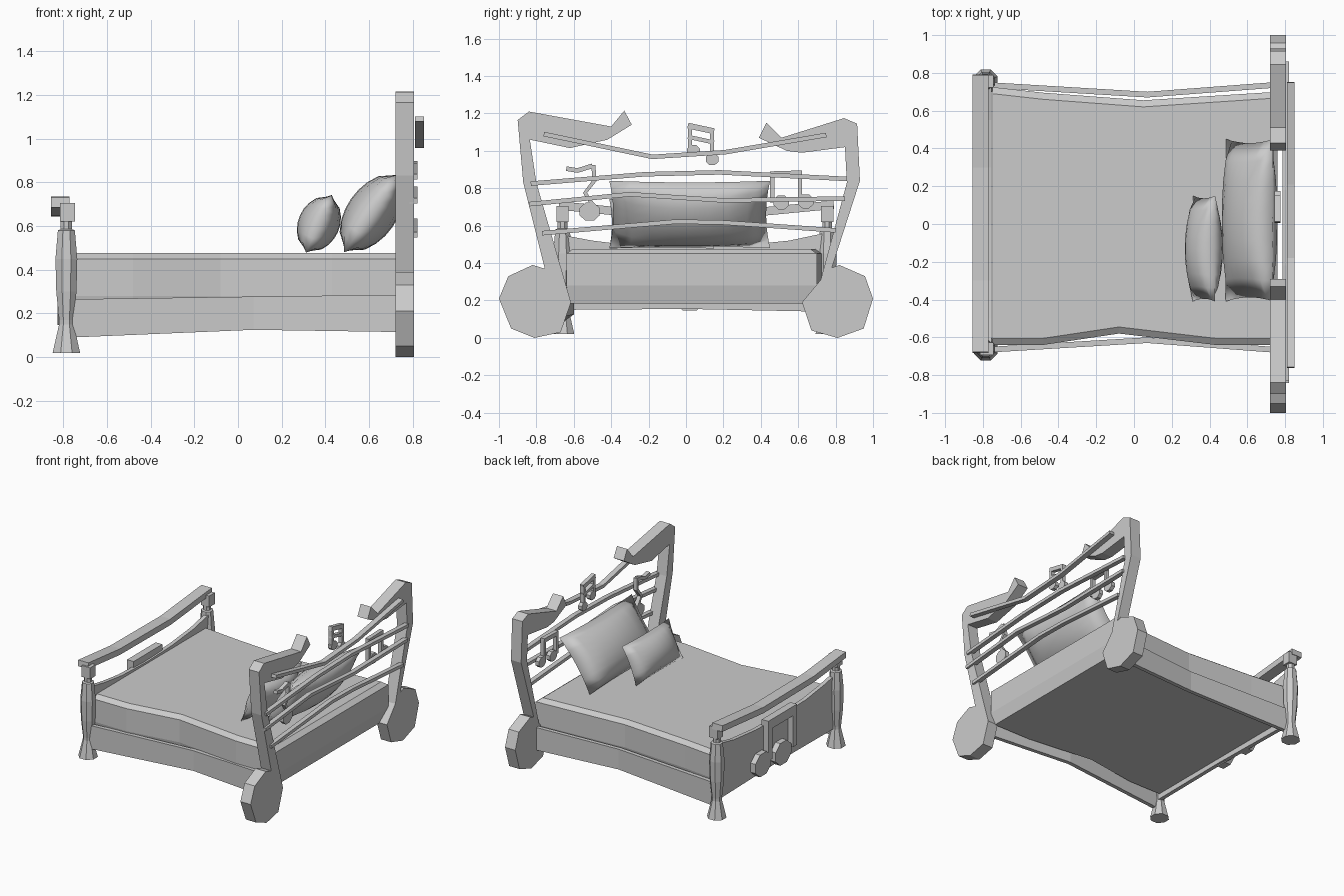
import bpy, bmesh, math
from mathutils import Vector, Matrix

if "Cube" in bpy.data.objects:
    bpy.data.objects.remove(bpy.data.objects["Cube"])


def finish(name, bm, smooth=False):
    bmesh.ops.recalc_face_normals(bm, faces=bm.faces)
    me = bpy.data.meshes.new(name)
    bm.to_mesh(me)
    bm.free()
    ob = bpy.data.objects.new(name, me)
    bpy.context.collection.objects.link(ob)
    if smooth:
        for p in me.polygons:
            p.use_smooth = True
    return ob


def loft(bm, rings):
    """Skin closed rings of equal length and cap both ends."""
    vs = [[bm.verts.new(p) for p in r] for r in rings]
    n = len(vs[0])
    for a, b in zip(vs, vs[1:]):
        for i in range(n):
            j = (i + 1) % n
            bm.faces.new((a[i], a[j], b[j], b[i]))
    bm.faces.new(vs[0][::-1])
    bm.faces.new(vs[-1])


def slab(bm, pts, x0, x1):
    """Extrude a (y, z) outline along x."""
    loft(bm, [[(x, y, z) for y, z in pts] for x in (x0, x1)])


def strip(bm, path, w, x0, x1):
    """Flat bar of width w following a (y, z) path."""
    ps = [Vector(p) for p in path]
    up, down = [], []
    for i, p in enumerate(ps):
        d = (ps[min(i + 1, len(ps) - 1)] - ps[max(i - 1, 0)]).normalized()
        n = Vector((-d.y, d.x)) * w / 2
        up.append(p + n)
        down.append(p - n)
    rings = [[(x0, *u), (x1, *u), (x1, *d), (x0, *d)] for u, d in zip(up, down)]
    loft(bm, rings)


def disc(bm, y, z, r, x0, x1, n=8):
    slab(bm, [(y + r * math.cos(math.tau * (i + .5) / n), z + r * .9 * math.sin(math.tau * (i + .5) / n))
              for i in range(n)], x0, x1)


def beamed_note(name, tops, heads, r, w, x0, x1, second=None):
    bm = bmesh.new()
    (ya, za), (yb, zb) = tops
    strip(bm, tops, w * 1.4, x0, x1)
    if second:
        strip(bm, [(ya, za - second), (yb, zb - second)], w, x0, x1)
    for (ty, tz), (hy, hz) in zip(tops, heads):
        s = 1 if ty < (ya + yb) / 2 else -1
        strip(bm, [(ty + s * w / 2, tz), (ty + s * w / 2, hz)], w, x0, x1)
        disc(bm, hy, hz, r, x0, x1)
    return finish(name, bm)


# Headboard sides: two large notes with flags
left = [(-1, .21), (-.95, .33), (-.82, .39), (-.755, .37), (-.87, .83), (-.9, 1.165), (-.84, 1.21),
        (-.40, 1.13), (-.33, 1.215), (-.29, 1.14), (-.42, 1.06), (-.62, 1.015), (-.835, 1.06),
        (-.80, .83), (-.615, .19), (-.67, .03), (-.81, .0), (-.935, .05)]
right = [(1, .21), (.957, .33), (.82, .39), (.78, .375), (.93, .84), (.915, 1.145), (.845, 1.175),
         (.51, 1.07), (.43, 1.15), (.39, 1.07), (.54, 1.0), (.62, .99), (.85, 1.02),
         (.86, .83), (.72, .31), (.62, .19), (.67, .04), (.81, .0), (.95, .05)]
for name, pts in (("headboard_note_left", left), ("headboard_note_right", right)):
    bm = bmesh.new()
    slab(bm, pts, .72, .805)
    finish(name, bm)

# Headboard slats
slats = [([(-.76, 1.09), (-.18, .968), (.21, .993), (.75, 1.085)], .81, .85),
         ([(-.83, .825), (-.22, .875), (.18, .885), (.86, .85)], .785, .82),
         ([(-.84, .715), (-.3, .768), (.2, .735), (.85, .745)], .785, .82),
         ([(-.77, .56), (-.05, .622), (.2, .617), (.8, .575)], .785, .82)]
for i, (path, x0, x1) in enumerate(slats):
    bm = bmesh.new()
    strip(bm, path, .024, x0, x1)
    finish(f"headboard_slat_{i + 1}", bm)

# Small notes on the slats
beamed_note("small_note_top", [(.01, 1.135), (.15, 1.105)], [(.04, 1.0), (.14, .955)], .037, .022, .745, .775, .06)
beamed_note("small_note_side", [(.45, .875), (.62, .88)], [(.51, .725), (.64, .73)], .045, .022, .745, .775)
bm = bmesh.new()
disc(bm, -.515, .675, .058, .745, .775)
strip(bm, [(-.64, .905), (-.58, .895), (-.50, .92)], .025, .745, .775)
strip(bm, [(-.495, .925), (-.49, .84), (-.54, .775), (-.49, .70)], .022, .745, .775)
finish("small_note_single", bm)

# Mattress with waisted sides and chamfered top
back_y = [(-.75, .725), (-.48, .695), (.05, .655), (.76, .70)]
front_y = [(.76, -.64), (.43, -.64), (-.08, -.58), (-.48, -.64), (-.75, -.64)]
bm = bmesh.new()


def mattress_ring(z, inset):
    return [(x - (inset if x > .7 else 0), y - math.copysign(inset, y), z) for x, y in back_y + front_y]


loft(bm, [mattress_ring(.185, .02), mattress_ring(.28, 0), mattress_ring(.45, 0), mattress_ring(.476, .035)])
finish("mattress", bm)

# Side rails
for name, s, off in (("side_rail_back", 1, .035), ("side_rail_front", -1, -.035)):
    bm = bmesh.new()
    rings = []
    for x, y, z0, z1 in ((-.76, .715, .09, .265), (.07, .665, .125, .277), (.73, .715, .115, .285)):
        yo = s * y + abs(off)
        yi = yo - s * .03
        rings.append([(x, yo, z0), (x, yo, z1), (x, yi, z1), (x, yi, z0)])
    loft(bm, rings)
    finish(name, bm)

# Footboard posts: turned leg plus square top block
for name, y in (("foot_post_back", .755), ("foot_post_front", -.66)):
    bm = bmesh.new()
    prof = [(.02, .068), (.15, .036), (.17, .036), (.3, .05), (.45, .054), (.58, .042), (.585, .028), (.63, .028)]
    loft(bm, [[(-.785 + r * math.cos(math.tau * (i + .5) / 8), y + r * math.sin(math.tau * (i + .5) / 8), z)
               for i in range(8)] for z, r in prof])
    slab(bm, [(y - .033, .62), (y + .033, .62), (y + .033, .705), (y - .033, .705)], -.815, -.745)
    finish(name, bm)

# Footboard top rail, sagging in the middle
bm = bmesh.new()
strip(bm, [(-.68, .708), (-.3, .67), (.3, .665), (.79, .712)], .045, -.855, -.77)
finish("foot_rail", bm)

# Footboard panel
bm = bmesh.new()
slab(bm, [(-.66, .15), (0, .155), (.74, .14), (.74, .56), (.55, .52), (.3, .495), (0, .485),
          (-.3, .495), (-.5, .52), (-.66, .55)], -.785, -.755)
finish("foot_panel", bm)

# Footboard ornament
beamed_note("foot_note", [(-.14, .5), (.2, .5)], [(.02, .23), (.26, .235)], .1, .05, -.825, -.77)


# Pillows
def pillow(name, center, half_w, half_h, thick, tilt):
    bm = bmesh.new()
    n = 8
    grid = {}
    for side in (1, -1):
        for i in range(n + 1):
            for j in range(n + 1):
                u, v = 2 * i / n - 1, 2 * j / n - 1
                edge = i in (0, n) or j in (0, n)
                if edge and side < 0:
                    grid[side, i, j] = grid[1, i, j]
                    continue
                t = 0 if edge else side * thick * ((1 - u * u) * (1 - v * v)) ** .6
                y = u * half_w * (1 - .05 * (1 - v * v))
                z = v * half_h * (1 - .05 * (1 - u * u))
                grid[side, i, j] = bm.verts.new((t, y, z))
        for i in range(n):
            for j in range(n):
                bm.faces.new([grid[side, a, b] for a, b in ((i, j), (i + 1, j), (i + 1, j + 1), (i, j + 1))])
    bm.transform(Matrix.Translation(center) @ Matrix.Rotation(tilt, 4, 'Y'))
    finish(name, bm, True)


pillow("large_pillow", (.612, .02, .66), .43, .22, .115, math.radians(35))
pillow("small_pillow", (.37, -.13, .61), .28, .145, .095, math.radians(24))
